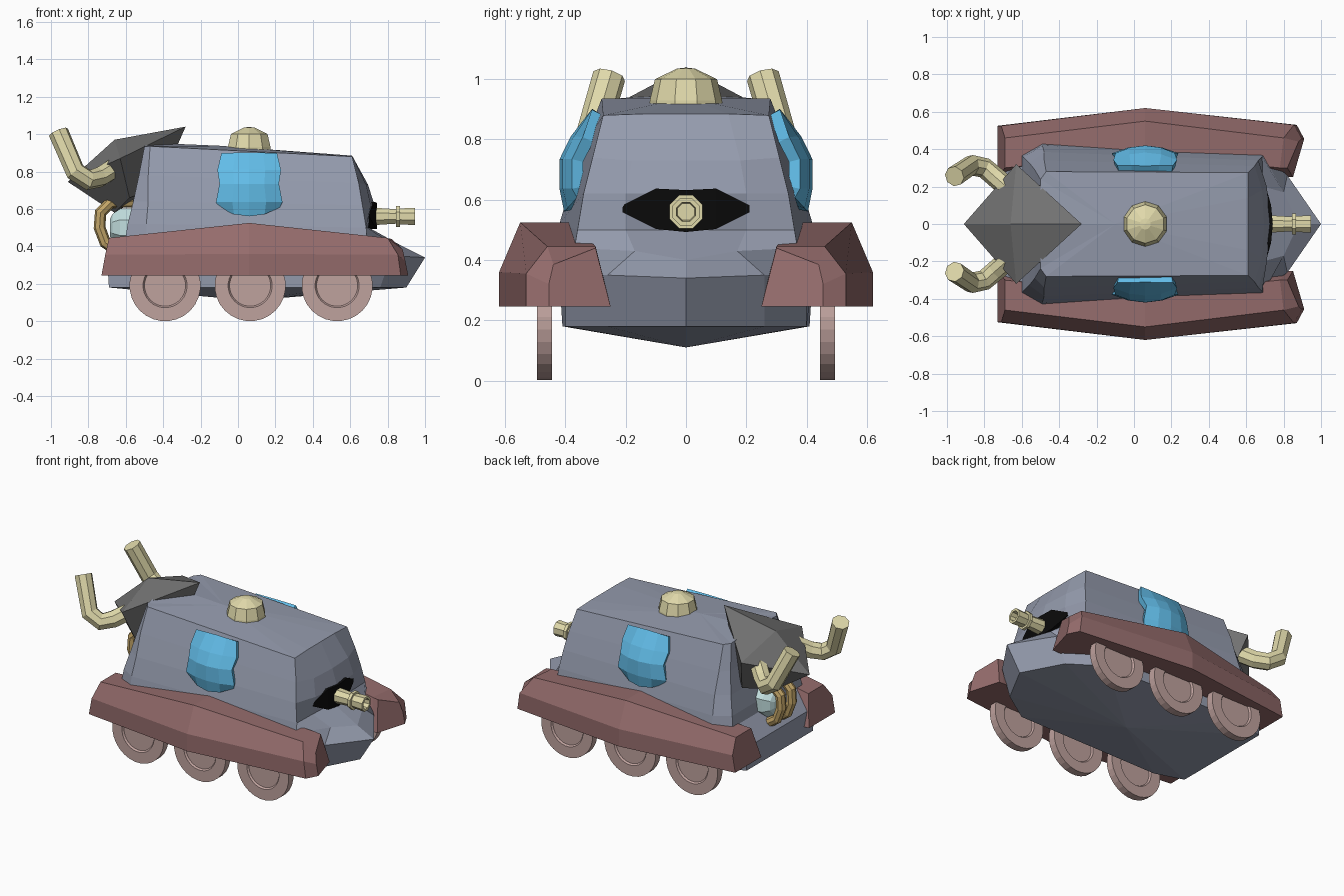
import bpy, bmesh, math
from mathutils import Vector

if "Cube" in bpy.data.objects:
    bpy.data.objects.remove(bpy.data.objects["Cube"])


def material(name, rgb):
    m = bpy.data.materials.new(name)
    m.diffuse_color = (*rgb, 1)
    m.use_nodes = True
    m.node_tree.nodes["Principled BSDF"].inputs["Base Color"].default_value = m.diffuse_color
    return m


STEEL = material("steel_blue", (0.30, 0.33, 0.42))
RUST = material("rust_red", (0.30, 0.15, 0.15))
PINK = material("wheel_pink", (0.52, 0.36, 0.34))
CREAM = material("cream_metal", (0.74, 0.69, 0.40))
BLUE = material("window_blue", (0.12, 0.50, 0.80))
GOLD = material("gold", (0.55, 0.38, 0.14))
CYAN = material("pale_cyan", (0.55, 0.75, 0.75))
BLACK = material("black", (0.003, 0.003, 0.003))
DARK = material("dark_grey", (0.17, 0.17, 0.17))


def mesh(name, verts, faces, mat):
    bm = bmesh.new()
    vs = [bm.verts.new(v) for v in verts]
    for f in faces:
        bm.faces.new([vs[i] for i in f])
    bmesh.ops.remove_doubles(bm, verts=bm.verts, dist=0.0001)
    bmesh.ops.recalc_face_normals(bm, faces=bm.faces)
    me = bpy.data.meshes.new(name)
    bm.to_mesh(me)
    bm.free()
    me.materials.append(mat)
    ob = bpy.data.objects.new(name, me)
    bpy.context.collection.objects.link(ob)
    return ob


def loft(name, rings, mat, tips=(None, None)):
    """Skin closed rings; each end gets a flat cap or a pointed tip."""
    n = len(rings[0])
    verts = [v for r in rings for v in r]
    faces = [(k * n + i, k * n + (i + 1) % n, (k + 1) * n + (i + 1) % n, (k + 1) * n + i)
             for k in range(len(rings) - 1) for i in range(n)]
    for start, tip in zip((0, (len(rings) - 1) * n), tips):
        if tip:
            verts.append(tip)
            faces += [(start + i, start + (i + 1) % n, len(verts) - 1) for i in range(n)]
        else:
            faces.append(tuple(range(start, start + n)))
    return mesh(name, verts, faces, mat)


def lathe(name, centre, axis, profile, sides, mat):
    """Revolve (offset along axis, radius) pairs around x, y or z."""
    rings = []
    for d, r in profile:
        ring = []
        for i in range(sides):
            a = 2 * math.pi * (i + 0.5) / sides
            c, s = r * math.cos(a), r * math.sin(a)
            off = {"x": (d, c, s), "y": (c, d, s), "z": (c, s, d)}[axis]
            ring.append(Vector(centre) + Vector(off))
        rings.append(ring)
    return loft(name, rings, mat)


def tube(name, path, radius, mat):
    cu = bpy.data.curves.new(name, "CURVE")
    cu.dimensions = "3D"
    cu.bevel_depth, cu.bevel_resolution, cu.use_fill_caps = radius, 2, True
    sp = cu.splines.new("POLY")
    sp.points.add(len(path) - 1)
    for p, co in zip(sp.points, path):
        p.co = (*co, 1)
    tmp = bpy.data.objects.new(name + "_curve", cu)
    bpy.context.collection.objects.link(tmp)
    dg = bpy.context.evaluated_depsgraph_get()
    me = bpy.data.meshes.new_from_object(tmp.evaluated_get(dg))
    bpy.data.objects.remove(tmp)
    for p in me.polygons:
        p.use_smooth = False
        p.material_index = 0
    me.materials.clear()
    me.materials.append(mat)
    ob = bpy.data.objects.new(name, me)
    bpy.context.collection.objects.link(ob)


# Hull: stacked plan outlines; front centre, front quarter, front corner,
# then (rear x, rear half-width, rear z, rear chamfer)
LEVELS = [
    ((.90, 0, .18), (.76, .26, .18), (.55, .40, .18), (-.50, .41, .18, .19)),
    ((1.0, 0, .34), (.82, .26, .35), (.62, .40, .35), (-.52, .42, .34, .18)),
    ((.88, 0, .40), (.80, .17, .43), (.69, .37, .44), (-.49, .43, .45, .11)),
    ((.70, 0, .50), (.69, .20, .50), (.685, .36, .50), (-.49, .42, .52, .10)),
    ((.73, 0, .62), (.71, .20, .62), (.665, .34, .62), (-.48, .385, .64, .08)),
    ((.695, 0, .73), (.685, .18, .73), (.645, .31, .74), (-.48, .34, .78, .05)),
    ((.61, 0, .885), (.61, .14, .885), (.61, .275, .88), (-.47, .28, .935, .03)),
]
rings = []
for a, b, c, (x, y, z, ch) in LEVELS:
    half = [b, c, (x, y, z), (x - ch, y * .85, z)]
    back = (x - ch, 0, z + (.02 if z > .9 else 0))
    rings.append([a] + half + [back] + [(p, -q, r) for p, q, r in reversed(half)])
loft("hull", rings, STEEL, tips=((.06, 0, .11), (-.10, 0, .938)))

# Vision slit on the nose, following its bend
slit = [(-.21, .57, .57), (-.10, .515, .625), (0, .505, .62), (.10, .515, .625), (.21, .57, .57)]
verts, faces = [], []
for y, lo, hi in slit:
    x = .742 - .9 * y * y
    verts += [(x, y, lo - .012), (x, y, hi + .012), (x - .06, y, lo - .012), (x - .06, y, hi + .012)]
loft("vision_slit", [[verts[4 * i + j] for j in (0, 1, 3, 2)] for i in range(5)], BLACK)

# Nose gun
lathe("gun", (0, 0, .56), "x",
      [(.66, .055), (.71, .055), (.73, .05), (.845, .042), (.845, .06), (.865, .06),
       (.865, .046), (.945, .05), (.945, .034), (.90, .03)], 8, CREAM)

# Roof hatch
lathe("roof_hatch", (.06, 0, 0), "z",
      [(.90, .122), (.93, .12), (1.0, .103), (1.035, .03), (1.038, .003)], 10, CREAM)

# Rear cowl: tilted four-sided cap over the engine
loft("engine_cowl", [
    [(-.66, 0, .58), (-.58, .24, .66), (-.42, 0, .72), (-.58, -.24, .66)],
    [(-.91, 0, .745), (-.63, .32, .87), (-.28, 0, 1.04), (-.63, -.32, .87)],
], DARK, tips=(None, (-.66, 0, .97)))

# Rear engine: round lens with two hoses arching over it
lathe("engine_lens", (0, 0, .50), "x",
      [(-.55, .11), (-.63, .11), (-.67, .08), (-.685, .05)], 8, CYAN)
for side in (-1, 1):
    y = side * .055
    tube("engine_hose", [(-.56, y, .64), (-.68, y, .635), (-.735, y, .58), (-.74, y, .50),
                         (-.71, y, .42), (-.65, y, .38), (-.56, y, .38)], .032, GOLD)

for s, side in ((-1, "front"), (1, "back")):
    # Fender: five-point section lofted along its length
    sections = [
        [(-.73, .25, .245), (-.69, .30, .445), (-.69, .46, .445), (-.71, .525, .355), (-.73, .525, .245)],
        [(.06, .25, .245), (.06, .38, .525), (.06, .55, .525), (.06, .62, .36), (.06, .62, .245)],
        [(.82, .25, .245), (.78, .30, .445), (.80, .46, .445), (.855, .53, .355), (.87, .53, .245)],
        [(.85, .25, .245), (.82, .30, .44), (.88, .44, .385), (.895, .455, .32), (.91, .455, .245)],
    ]
    loft(side + "_fender", [[(x, s * y, z) for x, y, z in r] for r in sections], RUST)

    # Wheels
    for x in (-.39, .065, .53):
        lathe(side + "_wheel", (x, s * .47, .19), "y",
              [(-.014, .11), (-.025, .118), (-.025, .19), (.025, .19), (.025, .118), (.014, .11)],
              28, PINK)

    # Side window: curved waisted shield with thickness
    rows = [(.89, .145, .295, 0), (.80, .165, .365, 0), (.73, .152, .40, 0),
            (.64, .17, .40, 0), (.565, .155, .385, .05)]
    verts = []
    for z, w, y, lift in rows:
        for i in range(5):
            u = i / 2 - 1
            verts.append((.06 + u * w, s * (y - .04 * u * u * (z < .85)), z + lift * u * u))
    faces = [(r * 5 + i, r * 5 + i + 1, r * 5 + i + 6, r * 5 + i + 5)
             for r in range(4) for i in range(4)]
    win = mesh(side + "_window", verts, faces, BLUE)
    sol = win.modifiers.new("thickness", "SOLIDIFY")
    sol.thickness, sol.offset = .04, 0

    # Exhaust pipe
    tube(side + "_exhaust", [(-.66, s * .18, .82), (-.74, s * .25, .77), (-.80, s * .30, .755),
                             (-.87, s * .315, .80), (-.96, s * .255, 1.01)], .055, CREAM)
